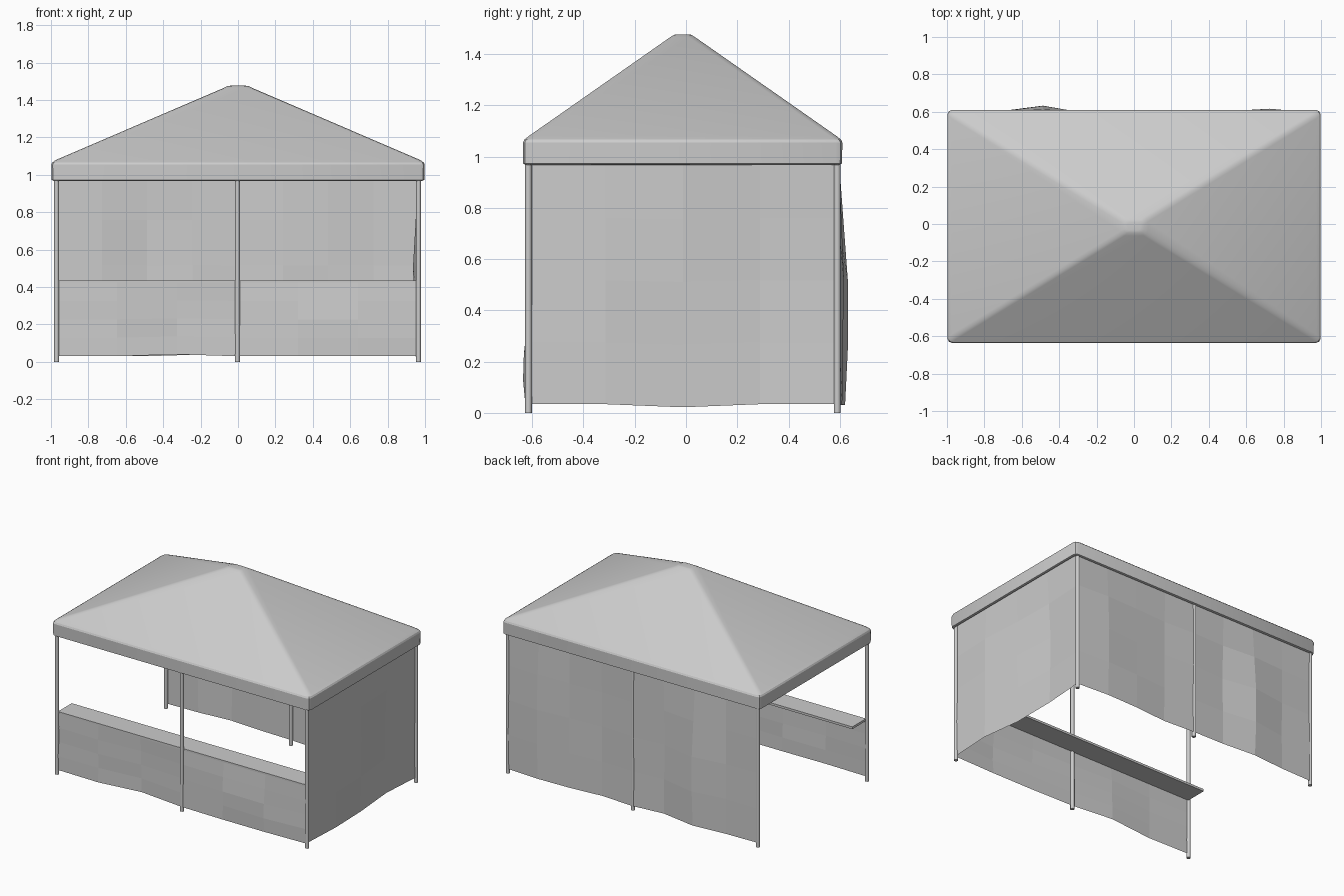
import bpy, bmesh, math

if "Cube" in bpy.data.objects:
    bpy.data.objects.remove(bpy.data.objects["Cube"])

YC = -0.013          # centre of the frame in y
YF, YB = -0.615, 0.59


def make(name, bm):
    bmesh.ops.recalc_face_normals(bm, faces=bm.faces)
    me = bpy.data.meshes.new(name)
    bm.to_mesh(me)
    bm.free()
    ob = bpy.data.objects.new(name, me)
    bpy.context.collection.objects.link(ob)
    return ob


def ring(bm, hx, hy, z, r, seg=2):
    """Rounded rectangle loop of vertices."""
    out = []
    for k, (sx, sy) in enumerate([(1, 1), (-1, 1), (-1, -1), (1, -1)]):
        for i in range(seg + 1):
            a = math.pi / 2 * (k + i / seg)
            out.append(bm.verts.new((sx * (hx - r) + r * math.cos(a),
                                     YC + sy * (hy - r) + r * math.sin(a), z)))
    return out


# Canopy: valance, rounded eave and hipped roof with a small flat top
bm = bmesh.new()
profile = [(0.985, 0.611, 0.967, 0.02), (0.997, 0.622, 0.973, 0.025),
           (0.998, 0.623, 1.055, 0.025), (0.993, 0.618, 1.066, 0.025),
           (0.975, 0.602, 1.079, 0.025), (0.075, 0.050, 1.465, 0.025),
           (0.055, 0.034, 1.475, 0.02), (0.035, 0.022, 1.477, 0.015)]
rings = [ring(bm, *p) for p in profile]
for a, b in zip(rings, rings[1:]):
    n = len(a)
    for i in range(n):
        bm.faces.new((a[i], a[(i + 1) % n], b[(i + 1) % n], b[i]))
bm.faces.new(rings[-1])
canopy = make("canopy", bm)
# face normals must point outward before thickening inward
if canopy.data.polygons[-1].normal.z < 0:
    canopy.data.flip_normals()
mod = canopy.modifiers.new("thickness", 'SOLIDIFY')
mod.thickness = 0.012
mod.offset = -1
bpy.context.view_layer.objects.active = canopy
canopy.select_set(True)
bpy.ops.object.shade_smooth_by_angle(angle=math.radians(25))

# Posts
for side, y in (("front", YF), ("back", YB)):
    for place, x in (("left", -0.97), ("middle", -0.003), ("right", 0.965)):
        bpy.ops.mesh.primitive_cylinder_add(vertices=8, radius=0.0135, depth=1.0,
                                            location=(x, y, 0.5))
        bpy.context.object.name = f"{side}_{place}_post"
        bpy.ops.object.shade_smooth_by_angle(angle=math.radians(50))


def cloth(name, start, end, z0, z1, rows, bulges, normal, lifts):
    """Hanging sheet; one outward bulge and hem lift per column."""
    bm = bmesh.new()
    cols = len(bulges) - 1
    grid = []
    for j in range(rows + 1):
        t = j / rows
        fade = math.sin(math.pi * (1 - t) * 0.72)    # none at the top edge
        line = []
        for i in range(cols + 1):
            s = i / cols
            d = bulges[i] * fade + 0.004 * fade * math.sin(i * 2.3 + j * 1.9)
            x = start[0] + (end[0] - start[0]) * s + normal[0] * d
            y = start[1] + (end[1] - start[1]) * s + normal[1] * d
            z = z0 + (z1 - z0) * t + lifts[i] * (1 - t)
            line.append(bm.verts.new((x, y, z)))
        grid.append(line)
    for j in range(rows):
        for i in range(cols):
            bm.faces.new((grid[j][i], grid[j][i + 1], grid[j + 1][i + 1], grid[j + 1][i]))
    return make(name, bm)


# Cloth walls
cloth("back_wall", (-0.97, YB + 0.006), (0.965, YB + 0.006), 0.03, 1.0, 4,
      [0, 0.004, 0.036, -0.008, 0.003, -0.012, 0.006, 0.019, 0], (0, 1),
      [0, 0, 0, 0.008, 0, 0, 0, 0, 0])
cloth("right_wall", (0.965, YF), (0.965, YB), 0.034, 1.0, 4,
      [0, 0.016, -0.006, -0.028, 0], (1, 0), [0, 0, -0.012, 0, 0])
cloth("front_half_wall", (-0.97, YF), (0.965, YF), 0.03, 0.425, 4,
      [0, 0.006, -0.014, 0.004, 0.014, 0.018, 0], (0, -1),
      [0, 0, 0.01, 0, 0, 0, 0])

# Counter shelf behind the half wall
bpy.ops.mesh.primitive_cube_add(size=1, location=(-0.0025, -0.535, 0.428))
counter = bpy.context.object
counter.name = "counter"
counter.scale = (1.925, 0.152, 0.016)
